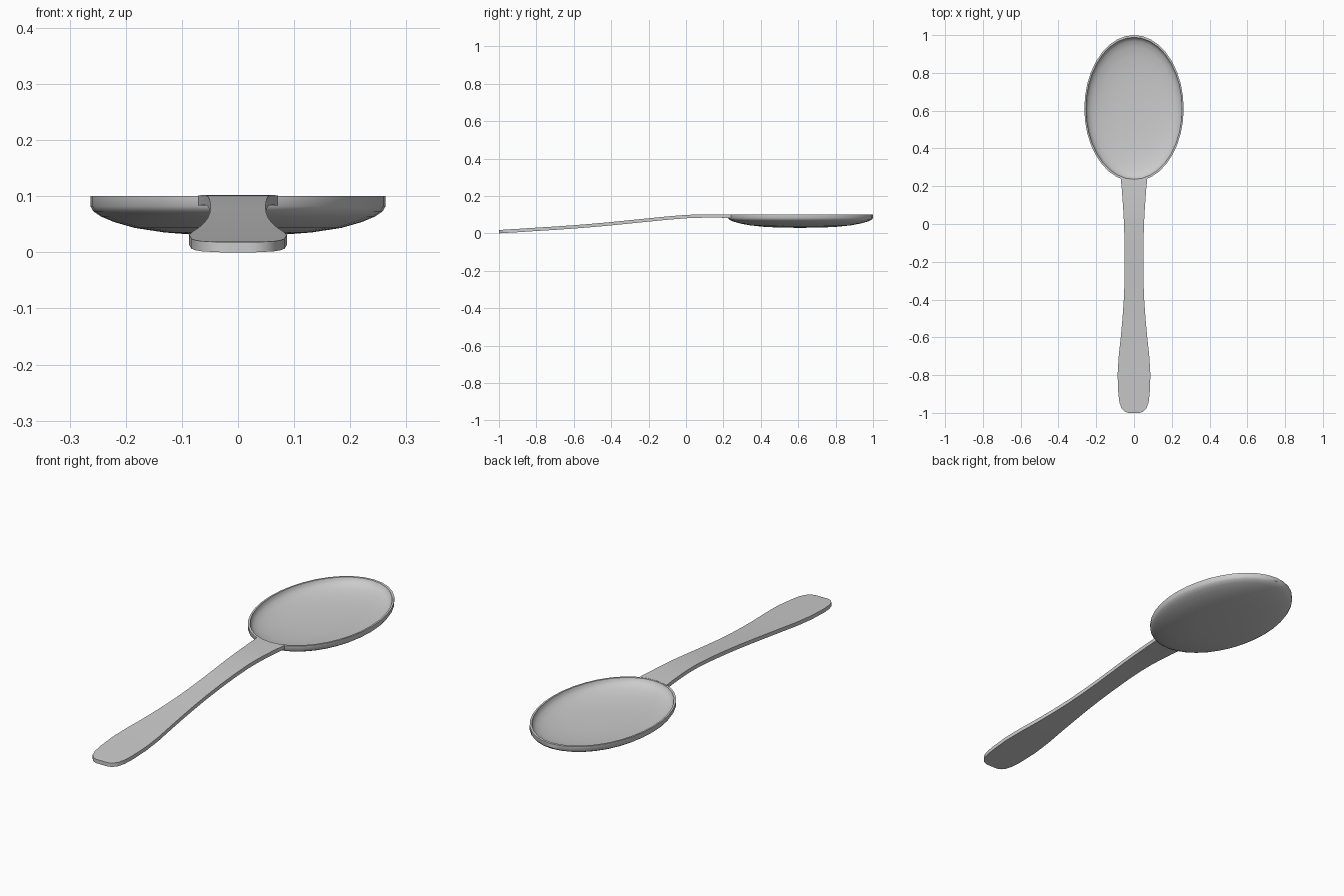
import bpy, bmesh, math

if "Cube" in bpy.data.objects:
    bpy.data.objects.remove(bpy.data.objects["Cube"])

CY, RX, RY_TIP, RY_NECK = 0.61, 0.263, 0.39, 0.385


def finish(name, bm, angle):
    bmesh.ops.recalc_face_normals(bm, faces=bm.faces)
    me = bpy.data.meshes.new(name)
    bm.to_mesh(me)
    bm.free()
    ob = bpy.data.objects.new(name, me)
    bpy.context.collection.objects.link(ob)
    bpy.ops.object.select_all(action='DESELECT')
    ob.select_set(True)
    bpy.context.view_layer.objects.active = ob
    bpy.ops.object.shade_smooth_by_angle(angle=math.radians(angle))
    return ob


# Bowl: one closed profile (radius fraction, z) swept around an egg outline
profile = [(0.3, 0.0315), (0.5, 0.0355), (0.7, 0.0435), (0.84, 0.054), (0.93, 0.064),
           (0.98, 0.073), (1, 0.082), (1, 0.1), (0.97, 0.1), (0.958, 0.088),
           (0.92, 0.077), (0.84, 0.066), (0.7, 0.056), (0.5, 0.049), (0.3, 0.0455)]
SEG = 36
bm = bmesh.new()
rings = []
for r, z in profile:
    ring = []
    for i in range(SEG):
        a = 2 * math.pi * i / SEG
        s = math.sin(a)
        ring.append(bm.verts.new((RX * r * math.cos(a),
                                  CY + r * s * (RY_TIP if s > 0 else RY_NECK), z)))
    rings.append(ring)
for a, b in zip(rings, rings[1:]):
    for i in range(SEG):
        j = (i + 1) % SEG
        bm.faces.new((a[i], a[j], b[j], b[i]))
for ring, z in ((rings[0], 0.03), (rings[-1], 0.044)):
    pole = bm.verts.new((0, CY, z))
    for i in range(SEG):
        bm.faces.new((ring[i], ring[(i + 1) % SEG], pole))
finish("bowl", bm, 40)

# Handle: stations (y, half width, top z), trimmed to the bowl rim
stations = [(-1, 0.03, 0.018), (-0.993, 0.05, 0.019), (-0.975, 0.066, 0.02),
            (-0.945, 0.077, 0.022), (-0.9, 0.083, 0.0245), (-0.8, 0.087, 0.031),
            (-0.7, 0.081, 0.037), (-0.6, 0.070, 0.044), (-0.5, 0.061, 0.052),
            (-0.4, 0.054, 0.061), (-0.3, 0.050, 0.071), (-0.2, 0.049, 0.081),
            (-0.1, 0.050, 0.091), (0, 0.053, 0.099), (0.06, 0.056, 0.1015),
            (0.12, 0.060, 0.1025), (0.19, 0.065, 0.102), (0.25, 0.071, 0.101)]
COLS = [-1, -0.5, 0, 0.5, 1]
THICK = 0.018
bm = bmesh.new()
rows = []
for y, w, z in stations:
    row = []
    for c in COLS:
        x = c * w
        rim = CY - RY_NECK * 0.985 * math.sqrt(1 - (x / (RX * 0.985)) ** 2)
        row.append(bm.verts.new((x, min(y, rim), z)))
    rows.append(row)
for a, b in zip(rows, rows[1:]):
    for i in range(len(COLS) - 1):
        bm.faces.new((a[i], a[i + 1], b[i + 1], b[i]))
ext = bmesh.ops.extrude_face_region(bm, geom=bm.faces[:], use_keep_orig=True)
for v in ext["geom"]:
    if isinstance(v, bmesh.types.BMVert):
        v.co.z -= THICK
finish("handle", bm, 35)
